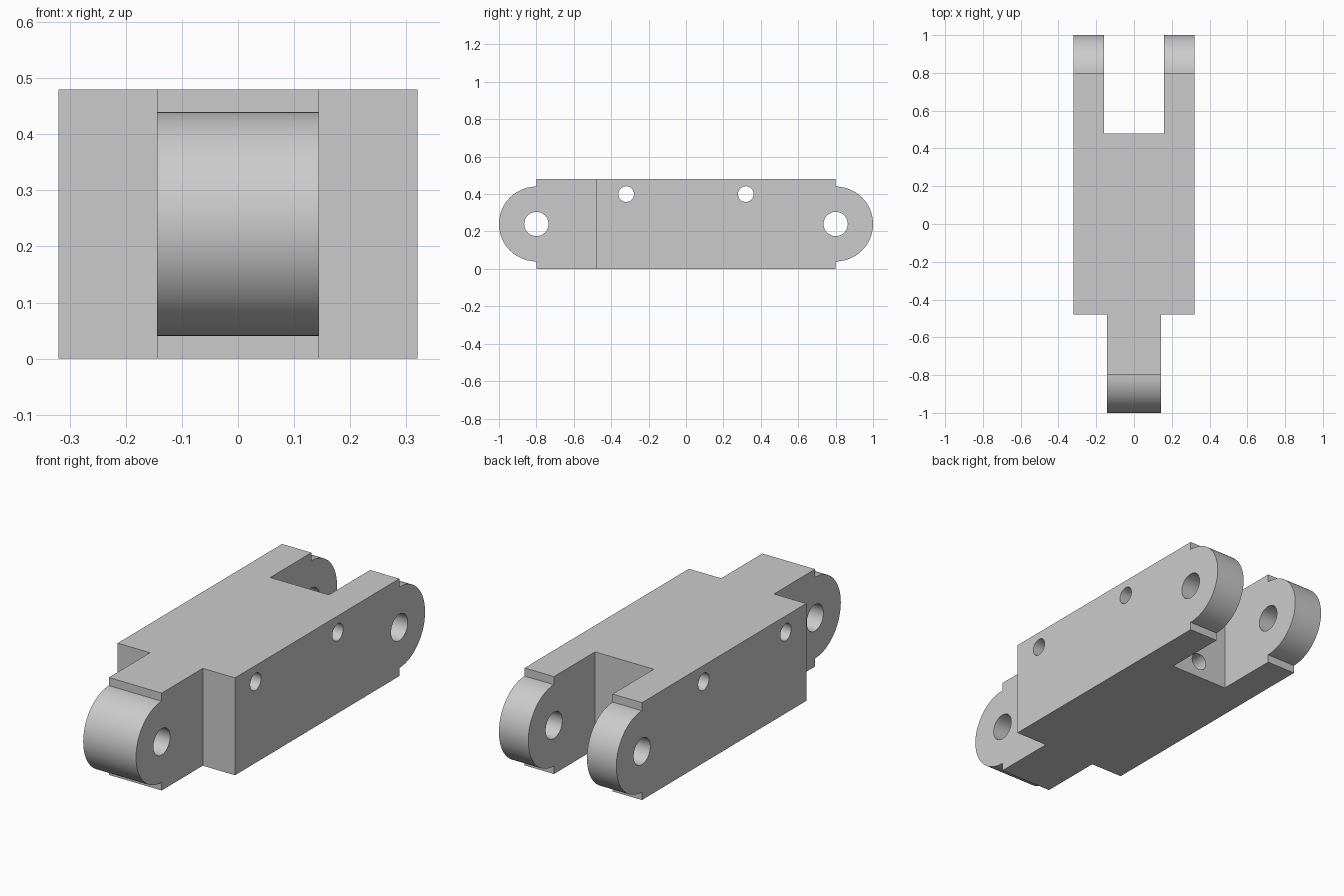
import bpy, bmesh, math
from mathutils import Matrix

cube = bpy.data.objects.get("Cube")
if cube:
    bpy.data.objects.remove(cube, do_unlink=True)

HALF_WIDTH, HEIGHT = 0.32, 0.48
PIVOT_Y, PIVOT_Z, END_RADIUS = 0.8, 0.24, 0.2
SHOULDER_Y = 0.48

grey = bpy.data.materials.new("light grey")
grey.use_nodes = True
grey.diffuse_color = (0.6, 0.6, 0.6, 1)
grey.node_tree.nodes["Principled BSDF"].inputs["Base Color"].default_value = grey.diffuse_color


def make_object(name, bm):
    bmesh.ops.recalc_face_normals(bm, faces=bm.faces)
    mesh = bpy.data.meshes.new(name)
    bm.to_mesh(mesh)
    bm.free()
    mesh.materials.append(grey)
    obj = bpy.data.objects.new(name, mesh)
    bpy.context.collection.objects.link(obj)
    return obj


def cut(target, name, bm):
    cutter = make_object(name, bm)
    cutter.hide_render = True
    mod = target.modifiers.new(name, "BOOLEAN")
    mod.operation, mod.solver, mod.object = "DIFFERENCE", "EXACT", cutter
    bpy.context.view_layer.objects.active = target
    bpy.ops.object.modifier_apply(modifier=name)
    bpy.data.objects.remove(cutter, do_unlink=True)


def cut_box(target, name, low, high):
    bm = bmesh.new()
    size = [b - a for a, b in zip(low, high)]
    middle = [(a + b) / 2 for a, b in zip(low, high)]
    bmesh.ops.create_cube(bm, size=1, matrix=Matrix.Translation(middle) @ Matrix.Diagonal((*size, 1)))
    cut(target, name, bm)


def cut_hole(target, name, centre, radius, length, axis):
    bm = bmesh.new()
    turn = Matrix.Rotation(math.pi / 2, 4, "Y" if axis == "x" else "X")
    bmesh.ops.create_cone(bm, cap_ends=True, segments=48, radius1=radius, radius2=radius,
                          depth=length, matrix=Matrix.Translation(centre) @ turn)
    cut(target, name, bm)


# Side profile: a square body with a stepped round nose at each end
STEPS = 48
profile = []
for side in (1, -1):
    profile.append((side * PIVOT_Y, 0 if side > 0 else HEIGHT))
    for i in range(STEPS + 1):
        a = math.pi * i / STEPS - math.pi / 2
        profile.append((side * (PIVOT_Y + END_RADIUS * math.cos(a)),
                        PIVOT_Z + side * END_RADIUS * math.sin(a)))
    profile.append((side * PIVOT_Y, HEIGHT if side > 0 else 0))

bm = bmesh.new()
face = bm.faces.new([bm.verts.new((-HALF_WIDTH, y, z)) for y, z in profile])
extruded = bmesh.ops.extrude_face_region(bm, geom=[face])["geom"]
bmesh.ops.translate(bm, vec=(2 * HALF_WIDTH, 0, 0),
                    verts=[v for v in extruded if isinstance(v, bmesh.types.BMVert)])
link = make_object("hinge_link", bm)

# Front tongue and rear fork
cut_box(link, "right_shoulder", (-0.5, -1.2, -0.1), (-0.144, -SHOULDER_Y, 0.6))
cut_box(link, "left_shoulder", (0.144, -1.2, -0.1), (0.5, -SHOULDER_Y, 0.6))
cut_box(link, "fork_slot", (-0.16, SHOULDER_Y, -0.1), (0.16, 1.2, 0.6))

# Pivot holes, cross pin holes and the blind hole in the fork floor
for y in (-PIVOT_Y, PIVOT_Y):
    cut_hole(link, "pivot_hole", (0, y, PIVOT_Z), 0.065, 1, "x")
for y in (-0.32, 0.32):
    cut_hole(link, "pin_hole", (0, y, 0.4), 0.042, 1, "x")
cut_hole(link, "blind_hole", (0, 0.4, 0.085), 0.042, 0.6, "y")

# Smooth the round faces, keep the edges sharp
bpy.ops.object.select_all(action="DESELECT")
link.select_set(True)
bpy.context.view_layer.objects.active = link
bpy.ops.object.shade_smooth_by_angle(angle=math.radians(30))
